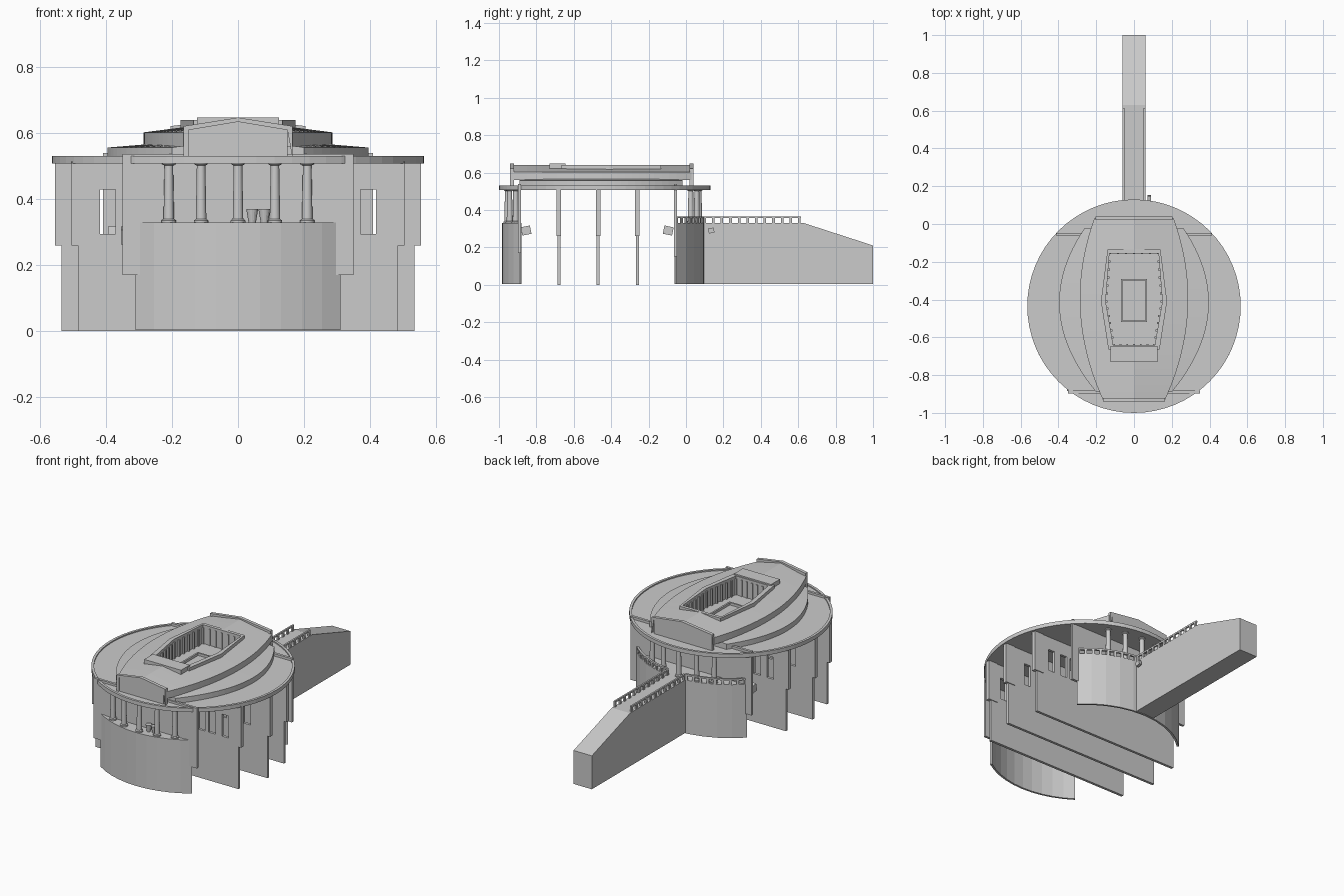
import bpy, bmesh
from math import sin, cos, radians, pi, sqrt

if "Cube" in bpy.data.objects:
    bpy.data.objects.remove(bpy.data.objects["Cube"])

CY = -0.435  # centre of the round hall


def finish(name, bm, smooth=False):
    bmesh.ops.recalc_face_normals(bm, faces=bm.faces)
    me = bpy.data.meshes.new(name)
    bm.to_mesh(me)
    bm.free()
    ob = bpy.data.objects.new(name, me)
    bpy.context.collection.objects.link(ob)
    if smooth:
        bpy.context.view_layer.objects.active = ob
        ob.select_set(True)
        bpy.ops.object.shade_smooth_by_angle(angle=radians(35))
        ob.select_set(False)
    return ob


def add_prism(bm, pts, vec):
    """Extrude a closed loop of 3D points along vec."""
    a = [bm.verts.new(p) for p in pts]
    b = [bm.verts.new([p[i] + vec[i] for i in range(3)]) for p in pts]
    bm.faces.new(a)
    bm.faces.new(b)
    for i in range(len(a)):
        j = (i + 1) % len(a)
        bm.faces.new((a[i], a[j], b[j], b[i]))


def prism(name, pts, vec):
    bm = bmesh.new()
    add_prism(bm, pts, vec)
    return finish(name, bm)


def boxes(name, items):
    bm = bmesh.new()
    for x0, x1, y0, y1, z0, z1 in items:
        add_prism(bm, [(x0, y0, z0), (x1, y0, z0), (x1, y1, z0), (x0, y1, z0)], (0, 0, z1 - z0))
    return finish(name, bm)


def arc(r, a0, a1, n):
    """Points about the hall centre; angle 0 is front, 180 is back."""
    out = []
    for i in range(n + 1):
        a = radians(a0 + (a1 - a0) * i / n)
        out.append((r * sin(a), CY - r * cos(a)))
    return out


def arc_wall(name, r0, r1, a0, a1, z0, z1, n):
    pts = arc(r1, a0, a1, n) + arc(r0, a1, a0, n)
    return prism(name, [(x, y, z0) for x, y in pts], (0, 0, z1 - z0))


def cut(ob, cutter):
    m = ob.modifiers.new("cut", 'BOOLEAN')
    m.operation = 'DIFFERENCE'
    m.solver = 'EXACT'
    m.object = cutter
    cutter.hide_render = True
    cutter.hide_viewport = True


# Round roof slab with raised rim
prism("roof_disc", [(x, y, 0.51) for x, y in arc(0.563, 0, 360, 64)[:-1]], (0, 0, 0.015))
bm = bmesh.new()
prof = [(0.565, 0.508), (0.565, 0.532), (0.55, 0.532), (0.55, 0.508)]
rings = [[bm.verts.new((x, y, z)) for x, y in arc(r, 0, 360, 64)[:-1]] for r, z in prof]
for k in range(4):
    a, b = rings[k], rings[(k + 1) % 4]
    for i in range(64):
        bm.faces.new((a[i], a[(i + 1) % 64], b[(i + 1) % 64], b[i]))
finish("roof_rim", bm)

# Lens shaped roof tiers with a shallow ridge
def tier(name, y0, y1, front, back, bulge, zb, ze, zr):
    bm = bmesh.new()
    rows, n = [], 24
    for i in range(n + 1):
        t = i / n
        w = front + (back - front) * t + bulge * (1 - (2 * t - 1) ** 2)
        y = y0 + (y1 - y0) * t
        rows.append([bm.verts.new((x, y, z)) for x, z in
                     [(-w, zb), (-w, ze), (0, zr), (w, ze), (w, zb)]])
    for a, b in zip(rows, rows[1:]):
        for k in range(5):
            bm.faces.new((a[k], a[(k + 1) % 5], b[(k + 1) % 5], b[k]))
    bm.faces.new(rows[0])
    bm.faces.new(rows[-1])
    return finish(name, bm)


lower = tier("lower_roof_tier", -0.89, -0.02, 0.2, 0.26, 0.165, 0.52, 0.557, 0.59)
upper = tier("upper_roof_tier", -0.93, 0.03, 0.165, 0.21, 0.098, 0.56, 0.603, 0.64)

# Sunken six-sided light court
court = [(-0.11, -0.64), (0.11, -0.64), (0.15, -0.41), (0.13, -0.155), (-0.13, -0.155), (-0.15, -0.41)]
outer = [(-0.135, -0.665), (0.135, -0.665), (0.175, -0.41), (0.14, -0.135), (-0.14, -0.135), (-0.175, -0.41)]
cutter = prism("court_cutter", [(x, y, 0.515) for x, y in court], (0, 0, 0.3))
curb = prism("court_curb", [(x, y, 0.54) for x, y in outer], (0, 0, 0.1))
for ob in (lower, upper, curb):
    cut(ob, cutter)
boxes("court_front_hood", [(-0.125, 0.125, -0.73, -0.645, 0.6, 0.648)])
posts = []
for i in range(6):
    (ax, ay), (bx, by) = court[i], court[(i + 1) % 6]
    for k in range(6):
        x, y = ax + (bx - ax) * k / 6, ay + (by - ay) * k / 6
        posts.append((x * 0.97 - 0.005, x * 0.97 + 0.005, y - 0.005, y + 0.005, 0.52, 0.625))
boxes("court_posts", posts)
boxes("court_skylight_frame", [(-0.07, 0.07, -0.52, -0.51, 0.52, 0.54), (-0.07, 0.07, -0.3, -0.29, 0.52, 0.54),
                               (-0.07, -0.06, -0.51, -0.3, 0.52, 0.54), (0.06, 0.07, -0.51, -0.3, 0.52, 0.54)])

# Gabled pediments front and back
for label, y, w in (("front", -0.94, 0.165), ("back", 0.02, 0.205)):
    prism(label + "_pediment", [(-w + .015, y + .005, 0.525), (w - .015, y + .005, 0.525), (w - .015, y + .005, 0.61),
                                (0, y + .005, 0.635), (-w + .015, y + .005, 0.61)], (0, 0.015, 0))
    prism(label + "_pediment_frame", [(-w, y, 0.525), (-w + .015, y, 0.525), (-w + .015, y, 0.61), (0, y, 0.635),
                                      (w - .015, y, 0.61), (w, y, 0.525), (w, y, 0.622), (0, y, 0.648),
                                      (-w, y, 0.622)], (0, 0.02, 0))

# Cross walls with windows and thicker end posts
spots = [s * x for s in (-1, 1) for x in (0.235, 0.305, 0.395)]
windows = boxes("window_cutter", [(x - 0.023, x + 0.023, -0.75, -0.2, 0.295, 0.43) for x in spots])
ends = []
for i, (y, w) in enumerate(((-0.68, 0.485), (-0.47, 0.535), (-0.26, 0.5))):
    wall = boxes("cross_wall_%d" % i, [(-w, w, y - 0.008, y + 0.008, 0, 0.515)])
    cut(wall, windows)
    for s in (-1, 1):
        a, b = sorted((s * (w - 0.045), s * (w + 0.02)))
        ends.append((a, b, y - 0.012, y + 0.012, 0.26, 0.515))
boxes("wall_end_posts", ends)
boxes("front_screen_wall", [(-0.35, 0.35, -0.897, -0.882, 0.17, 0.538)])
boxes("back_screen_wall", [(-0.41, 0.41, -0.064, -0.048, 0.15, 0.54)])

# Curved porch walls and floors
for label, mid, half, r in (("front", 0, 34.5, 0.55), ("back", 180, 44.5, 0.535)):
    arc_wall(label + "_porch_wall", r - 0.012, r, mid - half, mid + half, 0.003, 0.33, 10)
    prism(label + "_porch_floor", [(x, y, 0.312) for x, y in arc(r - 0.006, mid - half, mid + half, 10)], (0, 0, 0.016))

# Porch columns with bases and capitals
def column(name, x, y):
    bm = bmesh.new()
    prof = [(0.022, 0.328), (0.022, 0.336), (0.016, 0.34), (0.013, 0.502), (0.02, 0.506), (0.02, 0.515)]
    rings = [[bm.verts.new((x + r * cos(k * pi / 8), y + r * sin(k * pi / 8), z)) for k in range(16)] for r, z in prof]
    for a, b in zip(rings, rings[1:]):
        for k in range(16):
            bm.faces.new((a[k], a[(k + 1) % 16], b[(k + 1) % 16], b[k]))
    bm.faces.new(rings[0])
    bm.faces.new(rings[-1])
    finish(name, bm, True)


for x in (-0.21, -0.112, 0, 0.112, 0.21):
    d = sqrt(0.52 ** 2 - x * x)
    column("front_column", x, CY - d)
    column("back_column", x, CY + d - 0.015)

# Two pots and wall lamps
for x in (0.043, 0.08):
    bpy.ops.mesh.primitive_cone_add(vertices=16, radius1=0.011, radius2=0.018, depth=0.042, location=(x, -0.925, 0.349))
    bpy.context.object.name = "pot"
for x, y, t in ((-0.34, -0.855, 0.2), (-0.38, -0.095, -0.2), (0.08, 0.135, 0.2)):
    s = 0.03 if y > 0 else 0.05
    bpy.ops.mesh.primitive_cube_add(size=s, location=(x, y, 0.29), rotation=(t, 0, 0))
    bpy.context.object.scale = (0.6, 1, 0.9)
    bpy.context.object.name = "wall_lamp"

# Approach ramp
prism("ramp", [(-0.062, 0.085, 0.005), (-0.062, 1.0, 0.005), (-0.062, 1.0, 0.21), (-0.062, 0.63, 0.33),
               (-0.062, 0.085, 0.33)], (0.124, 0, 0))

# Balustrades on the ramp and around the back porch
rail = []
for s in (-1, 1):
    a, b = sorted((s * 0.051, s * 0.061))
    rail.append((a, b, 0.095, 0.615, 0.356, 0.366))
    for i in range(12):
        y = 0.1 + i * 0.046
        rail.append((a, b, y - 0.007, y + 0.007, 0.33, 0.358))
boxes("ramp_balustrade", rail)
for a0, a1 in ((135.5, 173.5), (186.5, 224.5)):
    arc_wall("porch_handrail", 0.523, 0.535, a0, a1, 0.356, 0.366, 8)
    for i in range(9):
        a = a0 + (a1 - a0 - 1.6) * i / 8
        arc_wall("porch_baluster", 0.525, 0.534, a, a + 1.6, 0.328, 0.358, 1)
